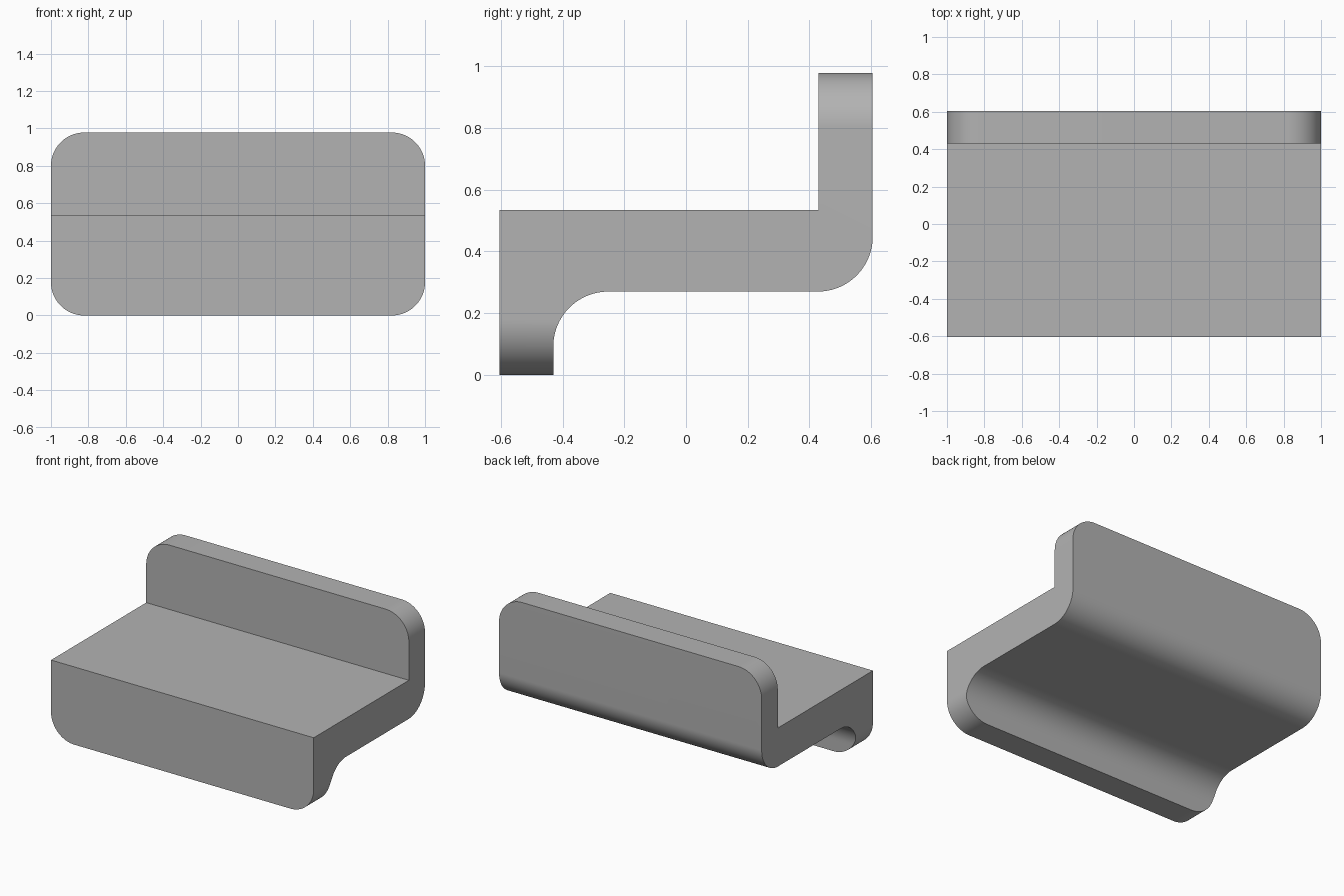
import bpy
from math import cos, sin, pi

if "Cube" in bpy.data.objects:
    bpy.data.objects.remove(bpy.data.objects["Cube"], do_unlink=True)

grey = bpy.data.materials.new("plain grey")
grey.use_nodes = True
colour = (0.45, 0.45, 0.45, 1)
grey.diffuse_color = colour
grey.node_tree.nodes["Principled BSDF"].inputs["Base Color"].default_value = colour

HALF_X, HALF_Y, HEIGHT = 1.0, 0.605, 0.978
WALL = 0.43          # inner face of both upright flanges
RADIUS = 0.178
OVER = 0.1           # overlap trimmed away by the boolean


def arc(cx, cz, start, end, steps=24):
    angles = [start + (end - start) * i / steps for i in range(steps + 1)]
    return [(cx + RADIUS * cos(a), cz + RADIUS * sin(a)) for a in angles]


def prism(name, outline, place):
    """Extrude an outline between two end caps; place(u, v, side) gives a point."""
    n = len(outline)
    verts = [place(u, v, side) for side in (-1, 1) for u, v in outline]
    faces = [list(range(n))[::-1], list(range(n, 2 * n))]
    faces += [(i, (i + 1) % n, (i + 1) % n + n, i + n) for i in range(n)]
    mesh = bpy.data.meshes.new(name)
    mesh.from_pydata(verts, [], faces)
    mesh.materials.append(grey)
    obj = bpy.data.objects.new(name, mesh)
    bpy.context.collection.objects.link(obj)
    return obj


# Stepped side profile: front lip, thick shelf, back upright
profile = [(-HALF_Y, -OVER), (-WALL, -OVER)]
profile += arc(-WALL + RADIUS, 0.27 - RADIUS, pi, pi / 2)
profile += arc(HALF_Y - RADIUS, 0.27 + RADIUS, -pi / 2, 0)
profile += [(HALF_Y, HEIGHT + OVER), (WALL, HEIGHT + OVER),
            (WALL, 0.535), (-HALF_Y, 0.535)]
bracket = prism("stepped_bracket", profile,
                lambda y, z, s: (s * (HALF_X + OVER), y, z))

# Rounded front outline that trims the bracket
x, low, high = HALF_X - RADIUS, RADIUS, HEIGHT - RADIUS
outline = (arc(x, low, -pi / 2, 0) + arc(x, high, 0, pi / 2)
           + arc(-x, high, pi / 2, pi) + arc(-x, low, pi, 1.5 * pi))
cutter = prism("outline_cutter", outline,
               lambda u, v, s: (u, -s * (HALF_Y + OVER), v))
cutter.hide_render = True

trim = bracket.modifiers.new("round corners", "BOOLEAN")
trim.operation = "INTERSECT"
trim.solver = "EXACT"
trim.object = cutter
bpy.context.view_layer.objects.active = bracket
bracket.select_set(True)
bpy.ops.object.modifier_apply(modifier=trim.name)
bpy.data.objects.remove(cutter, do_unlink=True)
bpy.ops.object.shade_smooth_by_angle(angle=pi / 6)
